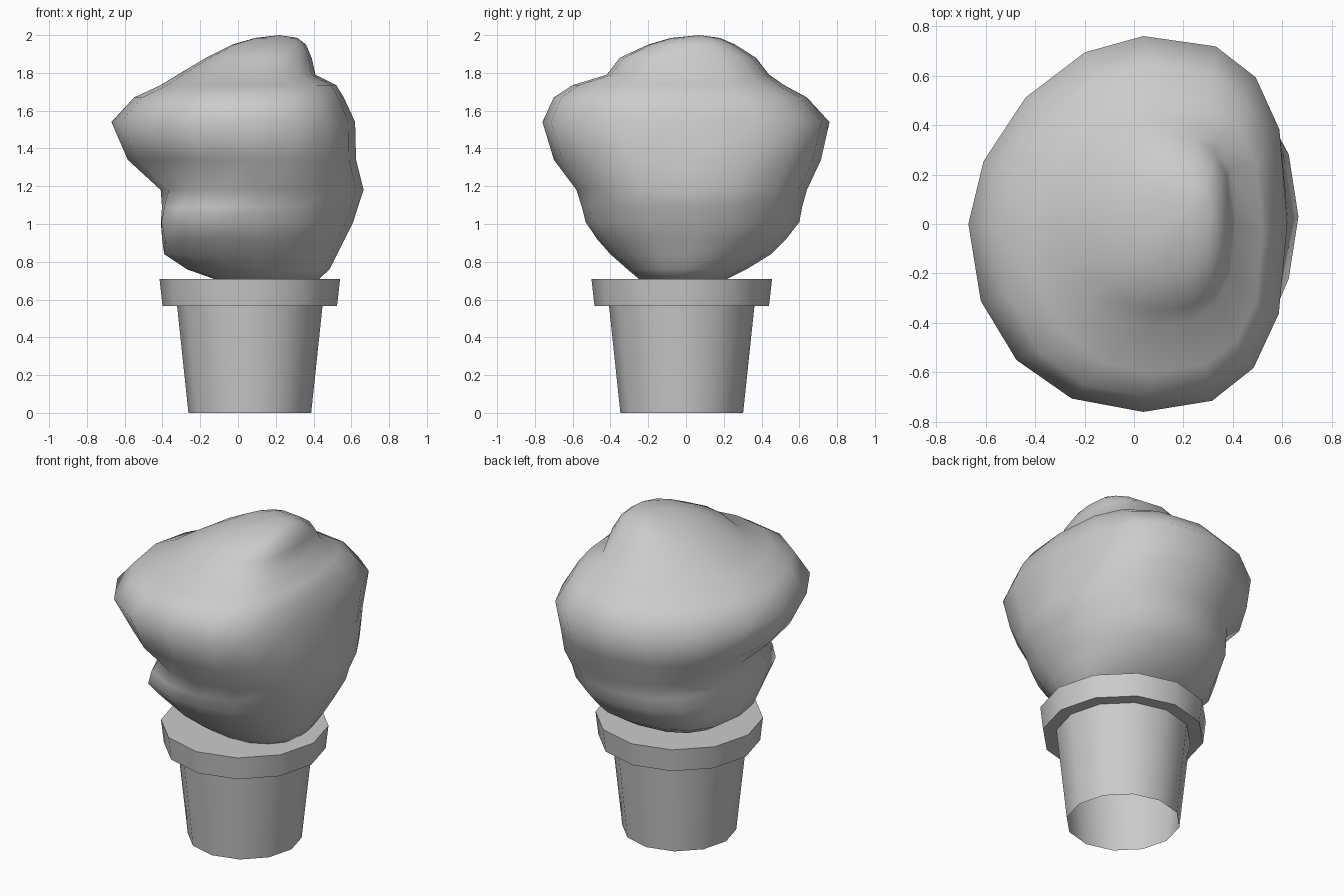
import bpy, bmesh, math

if "Cube" in bpy.data.objects:
    bpy.data.objects.remove(bpy.data.objects["Cube"])


def new_object(name, bm, smooth_angle):
    bmesh.ops.recalc_face_normals(bm, faces=bm.faces[:])
    me = bpy.data.meshes.new(name)
    bm.to_mesh(me)
    bm.free()
    ob = bpy.data.objects.new(name, me)
    bpy.context.collection.objects.link(ob)
    bpy.ops.object.select_all(action='DESELECT')
    ob.select_set(True)
    bpy.context.view_layer.objects.active = ob
    bpy.ops.object.shade_smooth_by_angle(angle=math.radians(smooth_angle))
    return ob


def loft(bm, rings):
    """Join rings of points with quads and return the rings of vertices."""
    loops = [[bm.verts.new(p) for p in r] for r in rings]
    n = len(loops[0])
    for a, b in zip(loops, loops[1:]):
        for i in range(n):
            j = (i + 1) % n
            bm.faces.new((a[i], a[j], b[j], b[i]))
    return loops


def fan(bm, loop, tip):
    v = bm.verts.new(tip)
    for i in range(len(loop)):
        bm.faces.new((loop[i], loop[(i + 1) % len(loop)], v))


# Pot: open-bottomed tapered wall, stepped rim and flat top, one 12-sided lathe
POT_X, POT_Y = 0.0625, -0.0225
bm = bmesh.new()
profile = [(0.325, 0.0), (0.385, 0.567), (0.462, 0.567), (0.478, 0.708)]
loops = loft(bm, [[(POT_X + r * math.cos(math.tau * i / 12),
                    POT_Y + r * math.sin(math.tau * i / 12), z)
                   for i in range(12)] for r, z in profile])
bm.faces.new(loops[-1])
new_object("pot", bm, 35)

# Foliage: lumpy stack of rounded rings.
# Squareness of each corner (back right, back left, front left, front right)
LOW = (2.0, 2.6, 2.15, 2.05)
HIGH = (2.8, 1.75, 2.15, 2.6)


def foliage_ring(z, x0, x1, y0, y1, n=16):
    cx = ((x0 + x1) / 2 + 0.1) / 2
    cy = (y0 + y1) / 2
    t = min(1, max(0, (z - 1.1) / 0.4))
    pts = []
    for i in range(n):
        a = math.tau * i / n
        c, s = math.cos(a), math.sin(a)
        q = i * 4 // n
        e = 2 / (LOW[q] * (1 - t) + HIGH[q] * t)
        rx = x1 - cx if c > 0 else cx - x0
        ry = y1 - cy if s > 0 else cy - y0
        x = math.copysign(abs(c) ** e, c) * rx
        y = math.copysign(abs(s) ** e, s) * ry
        # lump low on the front left with a hollow above it
        near = math.exp(-((a - math.radians(222)) / 0.42) ** 2)
        k = 1 + near * (0.15 * math.exp(-((z - 1.02) / 0.13) ** 2)
                        - 0.09 * math.exp(-((z - 1.25) / 0.10) ** 2))
        pts.append((cx + x * k, cy + y * k, z))
    return pts


# height, left, right, front, back
levels = [
    (0.71, -0.13, 0.43, -0.25, 0.22),
    (0.76, -0.27, 0.485, -0.31, 0.32),
    (0.84, -0.39, 0.525, -0.40, 0.45),
    (0.92, -0.40, 0.565, -0.47, 0.53),
    (1.01, -0.405, 0.61, -0.53, 0.60),
    (1.09, -0.40, 0.635, -0.55, 0.615),
    (1.18, -0.41, 0.665, -0.58, 0.64),
    (1.34, -0.585, 0.625, -0.70, 0.715),
    (1.54, -0.67, 0.62, -0.76, 0.76),
    (1.67, -0.55, 0.56, -0.70, 0.64),
    (1.735, -0.41, 0.52, -0.60, 0.52),
    (1.79, -0.32, 0.41, -0.42, 0.44),
    (1.88, -0.17, 0.39, -0.35, 0.37),
    (1.95, -0.03, 0.36, -0.20, 0.26),
    (1.985, 0.09, 0.315, -0.08, 0.18),
]
bm = bmesh.new()
loops = loft(bm, [foliage_ring(*lv) for lv in levels])
fan(bm, loops[0], (0.15, -0.02, 0.69))
fan(bm, loops[-1], (0.22, 0.07, 2.0))
new_object("foliage", bm, 80)
